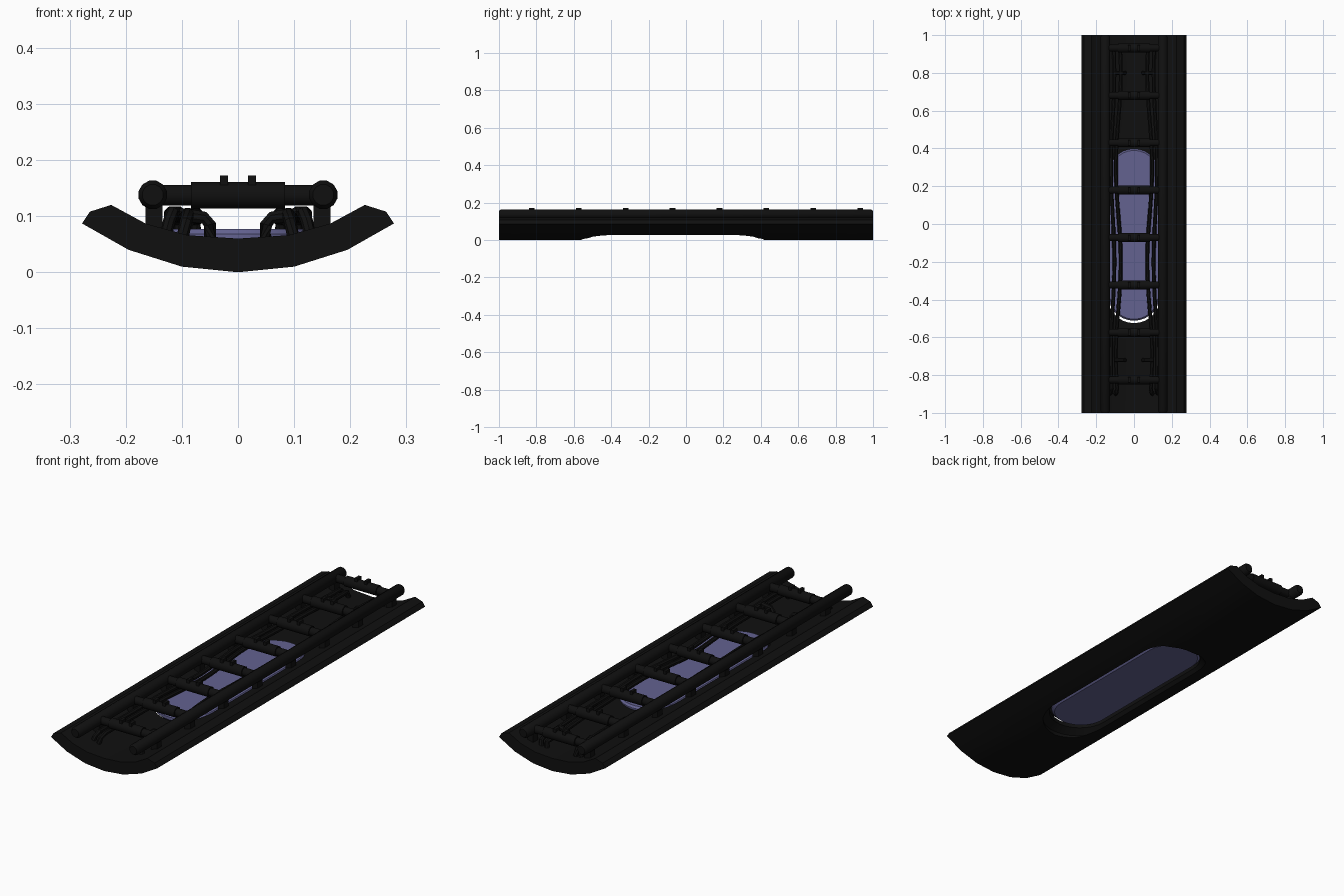
import bpy, bmesh, math
from mathutils import Vector

if "Cube" in bpy.data.objects:
    bpy.data.objects.remove(bpy.data.objects["Cube"])


def material(name, rgb):
    m = bpy.data.materials.new(name)
    m.diffuse_color = (*rgb, 1)
    m.use_nodes = True
    m.node_tree.nodes["Principled BSDF"].inputs["Base Color"].default_value = m.diffuse_color
    return m


BLACK = material("matte black", (0.005, 0.005, 0.005))
BLUE = material("slate blue glass", (0.125, 0.122, 0.28))


def finish(bm, name, mat, smooth=True):
    bmesh.ops.recalc_face_normals(bm, faces=bm.faces[:])
    mesh = bpy.data.meshes.new(name)
    bm.to_mesh(mesh)
    bm.free()
    mesh.materials.append(mat)
    ob = bpy.data.objects.new(name, mesh)
    bpy.context.collection.objects.link(ob)
    bpy.ops.object.select_all(action='DESELECT')
    ob.select_set(True)
    bpy.context.view_layer.objects.active = ob
    if smooth:
        bpy.ops.object.shade_smooth_by_angle(angle=math.radians(35))
    return ob


def loft(bm, rings):
    """Skin closed rings of points and cap both ends."""
    rows = [[bm.verts.new(p) for p in r] for r in rings]
    n = len(rows[0])
    for a, b in zip(rows, rows[1:]):
        for i in range(n):
            j = (i + 1) % n
            bm.faces.new((a[i], a[j], b[j], b[i]))
    bm.faces.new(rows[0][::-1])
    bm.faces.new(rows[-1])


def stadium(z, r, y0, y1, n=14):
    """Long round-ended outline at height z."""
    pts = []
    for cy, start in ((y1 - r, 0), (y0 + r, math.pi)):
        for i in range(n + 1):
            a = start + math.pi * i / n
            pts.append((r * math.cos(a), cy + r * math.sin(a), z))
    return pts


def rod(bm, path, radii, sides=12):
    """Round tube along a path, with one radius per point."""
    path = [Vector(p) for p in path]
    rings = []
    for i, p in enumerate(path):
        d = path[min(i + 1, len(path) - 1)] - path[max(i - 1, 0)]
        d.normalize()
        u = d.cross(Vector((0, 0, 1)))
        if u.length < 0.05:
            u = d.cross(Vector((0, 1, 0)))
        u.normalize()
        v = u.cross(d)
        r = radii[i] if isinstance(radii, list) else radii
        rings.append([p + r * (u * math.cos(t) + v * math.sin(t))
                      for t in (2 * math.pi * (k + 0.5) / sides for k in range(sides))])
    loft(bm, rings)


def box(bm, c, s):
    v = bmesh.ops.create_cube(bm, size=1)["verts"]
    bmesh.ops.scale(bm, verts=v, vec=s)
    bmesh.ops.translate(bm, verts=v, vec=c)


# Curved guard: half profile mirrored across the middle
outer = [(0.1, 0.01), (0.195, 0.04), (0.278, 0.087), (0.264, 0.108), (0.226, 0.12)]
inner = [(0.165, 0.087), (0.09, 0.066)]
half = outer + inner
profile = [(0, 0)] + half + [(0, 0.06)] + [(-x, z) for x, z in reversed(half)]
bm = bmesh.new()
loft(bm, [[(x, y, z) for x, z in profile] for y in (-1, 1)])
guard = finish(bm, "curved_guard", BLACK, False)

# Long slot with a flared underside
bm = bmesh.new()
loft(bm, [stadium(-0.05, 0.16, -0.56, 0.42), stadium(0.018, 0.16, -0.56, 0.42),
          stadium(0.042, 0.14, -0.525, 0.393), stadium(0.15, 0.14, -0.525, 0.393)])
cutter = finish(bm, "slot_cutter", BLACK, False)
cutter.hide_render = True
bpy.context.view_layer.objects.active = guard
mod = guard.modifiers.new("slot", 'BOOLEAN')
mod.operation = 'DIFFERENCE'
mod.solver = 'EXACT'
mod.object = cutter
bpy.ops.object.modifier_apply(modifier="slot")
bpy.data.objects.remove(cutter)
bpy.ops.object.select_all(action='DESELECT')
guard.select_set(True)
bpy.ops.object.shade_smooth_by_angle(angle=math.radians(25))

# Glass strip with softened edges
bm = bmesh.new()
loft(bm, [stadium(0.042, 0.122, -0.498, 0.385), stadium(0.055, 0.136, -0.512, 0.398),
          stadium(0.068, 0.136, -0.512, 0.398), stadium(0.077, 0.128, -0.504, 0.39)])
finish(bm, "glass_strip", BLUE)

BAR_Y = [-0.825 + 0.251 * i for i in range(8)]

# Long side rails with chamfered ends
for side, label in ((-1, "left"), (1, "right")):
    bm = bmesh.new()
    rod(bm, [(side * 0.152, y, 0.138) for y in (-1, -0.99, 0.99, 1)],
        [0.019, 0.026, 0.026, 0.019])
    finish(bm, label + "_rail", BLACK)

    # Posts joining the rail to the guard
    bm = bmesh.new()
    for y in BAR_Y:
        box(bm, (side * 0.15, y, 0.1), (0.03, 0.035, 0.05))
    finish(bm, label + "_posts", BLACK, False)

    # Wavy hoses beside the slot, bending down into the guard at the ends
    for k, (x0, amp, z0) in enumerate(((0.083, 0.013, 0.1), (0.113, 0.009, 0.103))):
        path = [(side * (x0 + 0.015), -0.9, 0.065), (side * (x0 + 0.01), -0.892, 0.09)]
        for i in range(45):
            y = -0.87 + 1.78 * i / 44
            x = x0 + amp * math.cos((y - 0.3) * math.pi / 0.5)
            path.append((side * x, y, z0 + 0.004 * math.sin(y * 12)))
        path += [(side * (x0 - 0.005), 0.925, 0.09), (side * (x0 - 0.008), 0.932, 0.065)]
        bm = bmesh.new()
        rod(bm, path, 0.011, 8)
        finish(bm, f"{label}_hose_{k + 1}", BLACK)

    # Hooked connectors at the ends of the hoses
    bm = bmesh.new()
    for y in (-0.72, 0.8):
        rod(bm, [(side * 0.05, y, 0.058), (side * 0.05, y, 0.085),
                 (side * 0.06, y, 0.097), (side * 0.105, y, 0.104)], 0.012, 8)
    finish(bm, label + "_hooks", BLACK)

# Crossbars with a thick middle sleeve and two small studs on top
for i, y in enumerate(BAR_Y):
    bm = bmesh.new()
    rod(bm, [(-0.15, y, 0.137), (0.15, y, 0.137)], 0.019)
    rod(bm, [(-0.084, y, 0.137), (0.084, y, 0.137)], 0.0245)
    for x in (-0.025, 0.025):
        box(bm, (x, y, 0.162), (0.014, 0.03, 0.02))
    finish(bm, f"crossbar_{i + 1}", BLACK)
